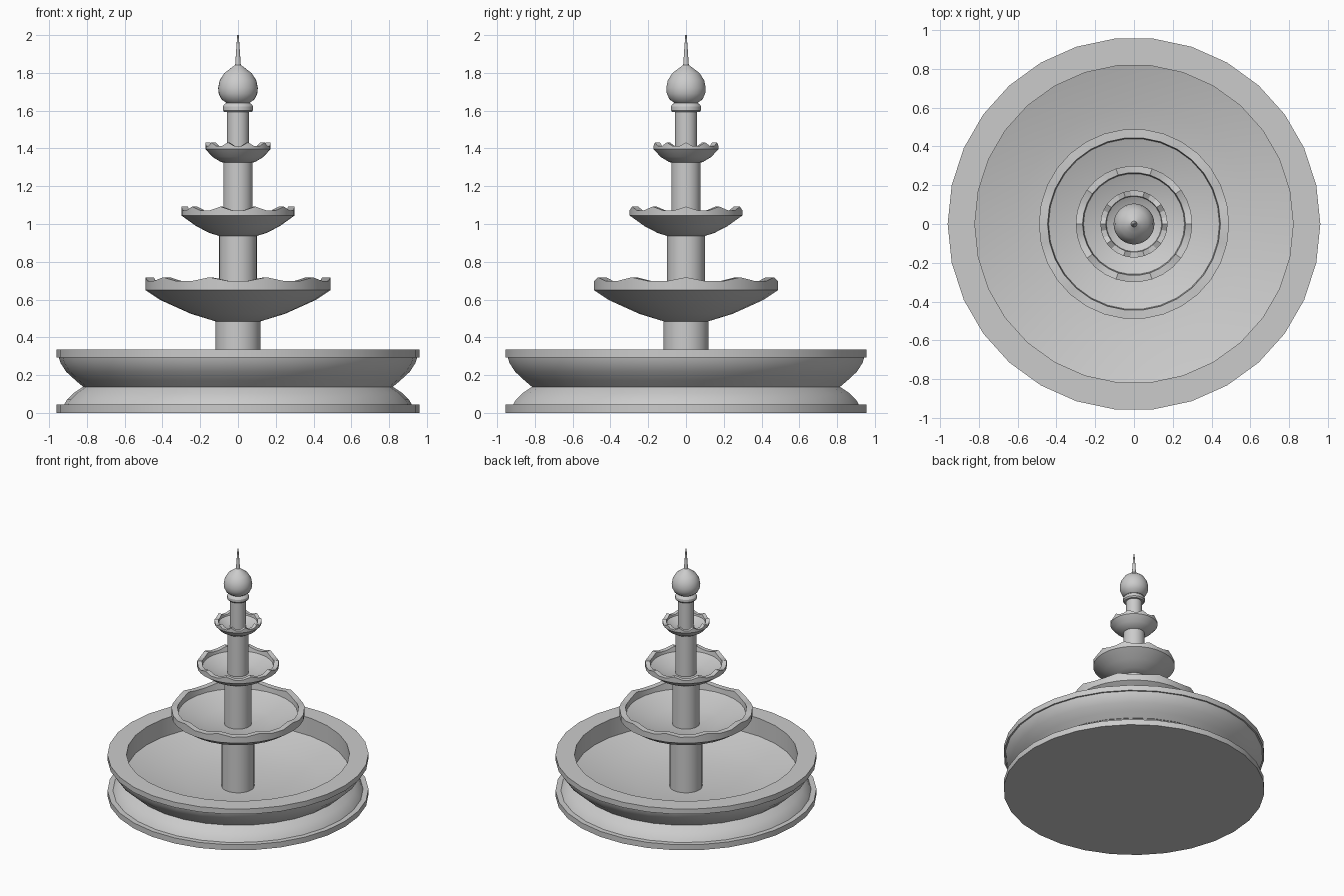
import bpy, bmesh, math

SIDES = 30
LOBES = 10


def lathe(name, profile, wave=0.0):
    """Revolve (radius, z) points; the topmost points can be scalloped by wave."""
    top = max(z for r, z in profile)
    bm = bmesh.new()
    rings = []
    for r, z in profile:
        if r < 1e-6:
            rings.append([bm.verts.new((0, 0, z))])
            continue
        ring = []
        for i in range(SIDES):
            a = 2 * math.pi * i / SIDES
            dip = wave * (1 - math.cos(LOBES * a)) / 1.5 if z == top else 0
            ring.append(bm.verts.new((r * math.cos(a), r * math.sin(a), z - dip)))
        rings.append(ring)
    for a, b in zip(rings, rings[1:]):
        for i in range(SIDES):
            j = (i + 1) % SIDES
            if len(a) == 1:
                bm.faces.new((a[0], b[j], b[i]))
            elif len(b) == 1:
                bm.faces.new((a[i], a[j], b[0]))
            else:
                bm.faces.new((a[i], a[j], b[j], b[i]))
    bmesh.ops.recalc_face_normals(bm, faces=bm.faces)
    me = bpy.data.meshes.new(name)
    bm.to_mesh(me)
    bm.free()
    ob = bpy.data.objects.new(name, me)
    bpy.context.collection.objects.link(ob)
    bpy.ops.object.select_all(action='DESELECT')
    ob.select_set(True)
    bpy.context.view_layer.objects.active = ob
    bpy.ops.object.shade_smooth_by_angle(angle=math.radians(30))
    return ob


# Ground basin with waisted side and dished floor
lathe("basin", [(0, 0), (0.96, 0), (0.96, 0.045), (0.92, 0.045), (0.905, 0.07),
                (0.87, 0.105), (0.82, 0.138), (0.86, 0.172), (0.91, 0.218),
                (0.94, 0.265), (0.948, 0.292), (0.96, 0.292), (0.96, 0.335),
                (0.82, 0.335), (0.82, 0.19), (0.6, 0.125), (0.35, 0.085), (0, 0.07)])

# Stacked columns: radius, bottom, top
for n, (r, z0, z1) in enumerate([(0.12, 0.07, 0.50), (0.10, 0.56, 0.95),
                                 (0.078, 0.98, 1.335), (0.058, 1.35, 1.60)], 1):
    lathe(f"column_{n}", [(0, z0), (r, z0), (r, z1), (0, z1)])

# Scalloped bowls
lathe("lower_bowl", [(0, 0.485), (0.12, 0.485), (0.25, 0.525), (0.41, 0.597),
                     (0.49, 0.65), (0.49, 0.718), (0.445, 0.718), (0.44, 0.66),
                     (0.25, 0.595), (0, 0.575)], 0.02)
lathe("middle_bowl", [(0, 0.935), (0.10, 0.937), (0.15, 0.952), (0.22, 0.988),
                      (0.30, 1.045), (0.30, 1.092), (0.265, 1.092), (0.26, 1.05),
                      (0.15, 1.005), (0, 0.99)], 0.02)
lathe("upper_bowl", [(0, 1.32), (0.06, 1.322), (0.09, 1.328), (0.135, 1.355),
                     (0.173, 1.397), (0.173, 1.432), (0.145, 1.432), (0.142, 1.40),
                     (0.09, 1.37), (0, 1.36)], 0.02)

# Collar under the finial
lathe("collar", [(0, 1.592), (0.072, 1.592), (0.08, 1.602), (0.08, 1.622),
                 (0.072, 1.635), (0.055, 1.645), (0, 1.645)])

# Onion finial with spike
lathe("finial", [(0, 1.64), (0.06, 1.64), (0.088, 1.66), (0.102, 1.69), (0.105, 1.72),
                 (0.097, 1.76), (0.073, 1.798), (0.042, 1.822), (0.015, 1.842),
                 (0.004, 2.0), (0, 2.0)])
